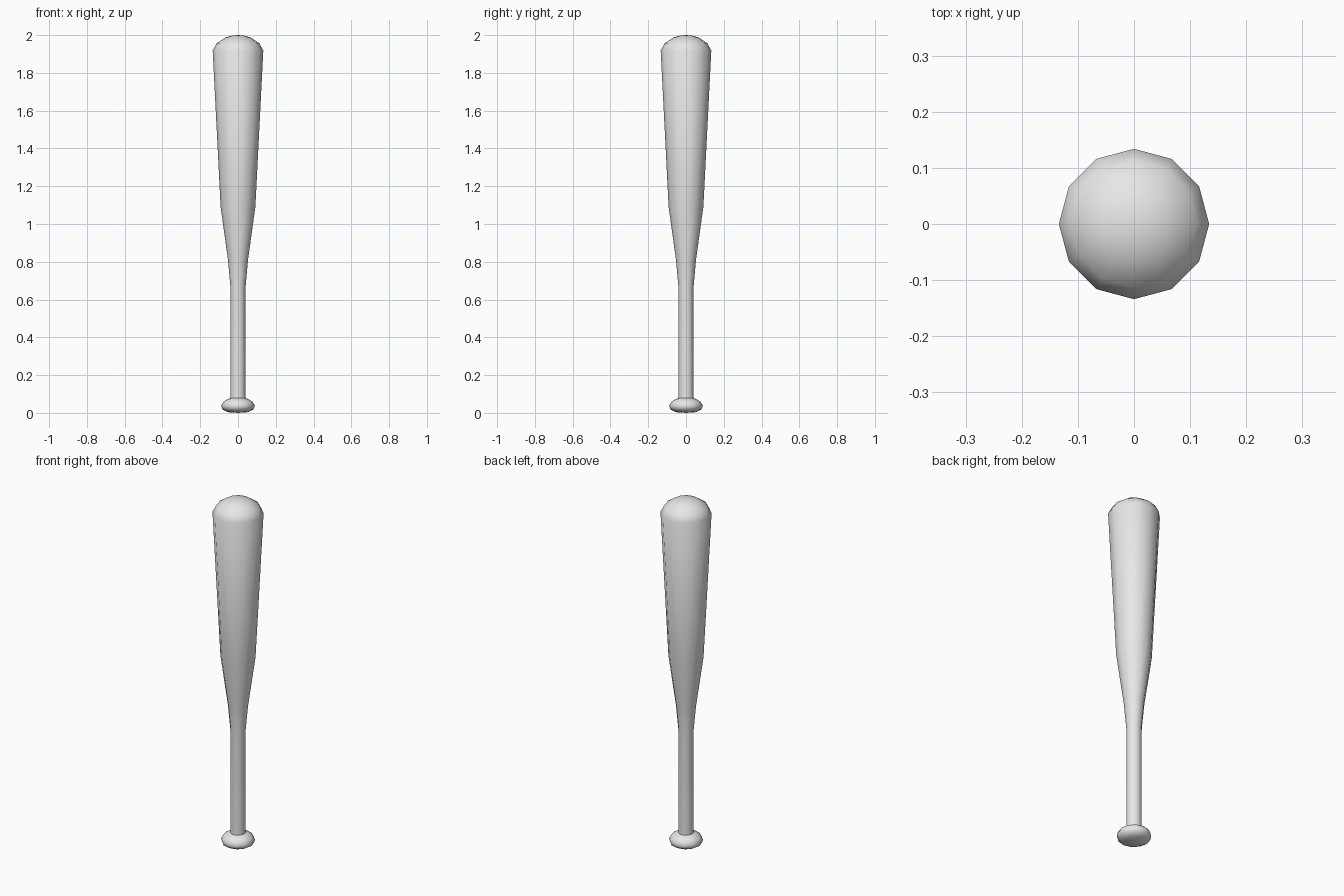
import bpy
import bmesh
import math

if "Cube" in bpy.data.objects:
    bpy.data.objects.remove(bpy.data.objects["Cube"])

SIDES = 12

paint = bpy.data.materials.new("light grey")
paint.diffuse_color = (0.8, 0.8, 0.8, 1.0)
paint.use_nodes = True
paint.node_tree.nodes["Principled BSDF"].inputs["Base Color"].default_value = paint.diffuse_color


def lathe(name, profile):
    """Spin a (radius, height) profile into a closed 12-sided solid."""
    bm = bmesh.new()
    rings = []
    for r, z in profile:
        if r == 0:
            rings.append([bm.verts.new((0, 0, z))] * SIDES)
        else:
            rings.append([bm.verts.new((r * math.cos(a), r * math.sin(a), z))
                          for a in (2 * math.pi * i / SIDES for i in range(SIDES))])
    for low, high in zip(rings, rings[1:]):
        for i in range(SIDES):
            j = (i + 1) % SIDES
            corners = [low[i], low[j], high[j], high[i]]
            bm.faces.new(list(dict.fromkeys(corners)))
    bmesh.ops.recalc_face_normals(bm, faces=bm.faces)
    for face in bm.faces:
        face.smooth = True
    mesh = bpy.data.meshes.new(name)
    bm.to_mesh(mesh)
    bm.free()
    mesh.materials.append(paint)
    obj = bpy.data.objects.new(name, mesh)
    bpy.context.collection.objects.link(obj)
    bpy.context.view_layer.objects.active = obj
    obj.select_set(True)
    bpy.ops.object.shade_smooth_by_angle(angle=math.radians(60))
    obj.select_set(False)
    return obj


# One turned piece: knob, grip, taper, barrel and domed end
lathe("bat", [
    (0, 0.0), (0.055, 0.004), (0.083, 0.019), (0.089, 0.038),
    (0.077, 0.06), (0.048, 0.076), (0.040, 0.078),
    (0.040, 0.667), (0.053, 0.81), (0.092, 1.09),
    (0.134, 1.918), (0.113, 1.957), (0.068, 1.987), (0.030, 1.998), (0, 2.0),
])
